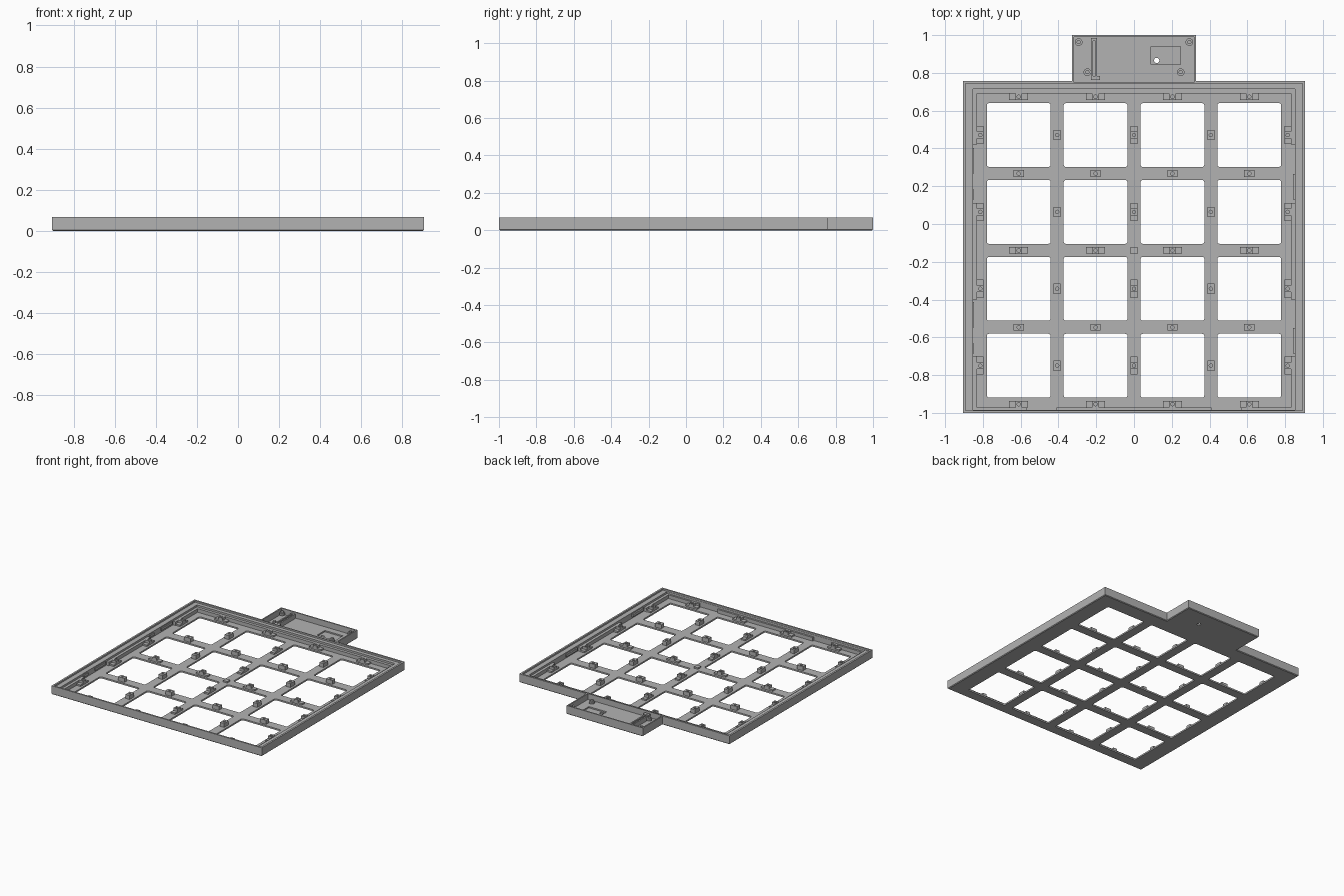
import bpy, bmesh
from mathutils import Matrix, Vector

cube = bpy.data.objects.get("Cube")
if cube:
    bpy.data.objects.remove(cube, do_unlink=True)

grey = bpy.data.materials.new("plain_grey")
grey.use_nodes = True
COLOUR = (0.45, 0.45, 0.45, 1)
grey.diffuse_color = COLOUR
grey.node_tree.nodes["Principled BSDF"].inputs["Base Color"].default_value = COLOUR


def add_box(bm, x0, x1, y0, y1, z0, z1, corner=0):
    size = Matrix.Diagonal((x1 - x0, y1 - y0, z1 - z0, 1))
    mid = Matrix.Translation(((x0 + x1) / 2, (y0 + y1) / 2, (z0 + z1) / 2))
    verts = bmesh.ops.create_cube(bm, size=1, matrix=mid @ size)["verts"]
    if corner:
        edges = {e for v in verts for e in v.link_edges
                 if abs(e.verts[0].co.z - e.verts[1].co.z) > 1e-5}
        bmesh.ops.bevel(bm, geom=list(edges), offset=corner, segments=3,
                        profile=0.5, affect='EDGES')


def add_block(bm, x, y, w, d, z0, z1):
    add_box(bm, x - w / 2, x + w / 2, y - d / 2, y + d / 2, z0, z1)


def add_rod(bm, x, y, r, z0, z1):
    bmesh.ops.create_cone(bm, cap_ends=True, segments=20, radius1=r, radius2=r, depth=z1 - z0,
                          matrix=Matrix.Translation((x, y, (z0 + z1) / 2)))


def make(name, bm):
    mesh = bpy.data.meshes.new(name)
    bmesh.ops.recalc_face_normals(bm, faces=bm.faces)
    bm.to_mesh(mesh)
    bm.free()
    mesh.materials.append(grey)
    obj = bpy.data.objects.new(name, mesh)
    bpy.context.collection.objects.link(obj)
    return obj


def cut(obj, bm):
    tool = make("cutter", bm)
    tool.hide_render = True
    mod = obj.modifiers.new("cut", 'BOOLEAN')
    mod.operation, mod.solver, mod.object = 'DIFFERENCE', 'EXACT', tool
    bpy.context.view_layer.objects.active = obj
    bpy.ops.object.modifier_apply(modifier=mod.name)
    bpy.data.objects.remove(tool, do_unlink=True)


H, FLOOR, W, BACK, BOX = 0.067, 0.012, 0.905, 0.757, 0.328
PITCH = 0.407
cols = [(i - 1.5) * PITCH for i in range(4)]
rows = [0.471 - i * PITCH for i in range(4)]
bars = [0.674 - i * PITCH for i in range(5)]

# Tray body with the rear box, chamfered round the bottom
bm = bmesh.new()
half = [(W, -1), (W, BACK), (BOX, BACK), (BOX, 1)]
outline = half + [(-x, y) for x, y in reversed(half)]
base = bm.faces.new([bm.verts.new((x, y, 0)) for x, y in outline])
top = bmesh.ops.extrude_face_region(bm, geom=[base])["geom"]
bmesh.ops.translate(bm, verts=[g for g in top if isinstance(g, bmesh.types.BMVert)],
                    vec=Vector((0, 0, H)))
low = [e for e in bm.edges if all(v.co.z < 0.001 for v in e.verts)]
bmesh.ops.bevel(bm, geom=low, offset=0.005, segments=1, affect='EDGES')
tray = make("tray_body", bm)

# Stepped tray cavity
bm = bmesh.new()
add_box(bm, -W + 0.014, W - 0.014, -0.988, BACK - 0.014, 0.055, 0.1)
cut(tray, bm)
bm = bmesh.new()
add_box(bm, -0.853, 0.853, -0.986, 0.714, FLOOR, 0.1)
cut(tray, bm)

# Grid openings
bm = bmesh.new()
for x in cols:
    for y in rows:
        add_box(bm, x - 0.169, x + 0.169, y - 0.169, y + 0.169, -0.05, 0.05, 0.012)
cut(tray, bm)

# Rear box cavity, its pocket and the cable hole
bm = bmesh.new()
add_box(bm, -BOX + 0.01, BOX - 0.01, BACK - 0.007, 0.99, 0.022, 0.1)
cut(tray, bm)
bm = bmesh.new()
add_box(bm, 0.09, 0.245, 0.845, 0.94, FLOOR, 0.05)
cut(tray, bm)
bm = bmesh.new()
add_rod(bm, 0.12, 0.866, 0.014, -0.05, 0.05)
cut(tray, bm)

# Rails along the inner walls
bm = bmesh.new()
for side in (-1, 1):
    for y0, y1 in ((0.42, 0.714), (-0.40, 0.11), (-0.986, -0.70)):
        x0, x1 = sorted((side * 0.856, side * 0.832))
        add_box(bm, x0, x1, y0, y1, 0.01, 0.04)
    x0, x1 = sorted((side * 0.57, side * 0.832))
    add_box(bm, x0, x1, -0.988, -0.972, 0.01, 0.04)
add_box(bm, -0.41, 0.41, -0.988, -0.972, 0.01, 0.04)
add_box(bm, -0.832, 0.832, 0.692, 0.716, 0.01, 0.04)
make("wall_rails", bm)

# Snap clips on the side walls
bm = bmesh.new()
for y in (0.335, -0.48):
    add_block(bm, -0.854, y, 0.016, 0.135, 0.025, 0.045)
    add_block(bm, -0.854, y - 0.18, 0.016, 0.053, 0.025, 0.045)
    add_block(bm, 0.85, y - 0.138, 0.016, 0.135, 0.025, 0.045)
make("wall_clips", bm)

# Low pads under some screw bosses
bm = bmesh.new()
for y in rows:
    for x in (-2 * PITCH, 0, 2 * PITCH):
        add_block(bm, x, y, 0.036, 0.096, 0.01, 0.024)
for x in cols:
    for y in (bars[0], bars[2], bars[4]):
        add_block(bm, x, y, 0.1, 0.034, 0.01, 0.024)
add_block(bm, 0, bars[2], 0.036, 0.036, 0.01, 0.024)
make("boss_pads", bm)

# Screw bosses on the grid bars and edges
spots = [(i * PITCH, y, 0.036, 0.054 if i % 2 else 0.036)
         for i in range(-2, 3) for y in rows]
spots += [(x, y, 0.054 if i % 2 else 0.036, 0.036)
          for i, y in enumerate(bars) for x in cols]
bm, holes = bmesh.new(), bmesh.new()
for x, y, w, d in spots:
    add_block(bm, x, y, w, d, 0.01, 0.043)
    add_rod(holes, x, y, 0.009, 0.022, 0.06)
cut(make("screw_bosses", bm), holes)

# Round mounting posts in the rear box
bm, holes = bmesh.new(), bmesh.new()
for x, y in ((-0.293, 0.963), (0.293, 0.963), (-0.247, 0.804), (0.247, 0.804)):
    add_rod(bm, x, y, 0.029, 0.02, 0.036)
    add_rod(bm, x, y, 0.02, 0.034, 0.048)
    add_rod(holes, x, y, 0.011, 0.03, 0.06)
posts = make("mounting_posts", bm)
cut(posts, holes)
posts.select_set(True)
bpy.ops.object.shade_smooth_by_angle()

# Board holder: a narrow slot between two ribs with a foot
bm = bmesh.new()
for x in (-0.222, -0.2):
    add_block(bm, x, 0.875, 0.01, 0.21, 0.02, 0.058)
add_box(bm, -0.227, -0.18, 0.762, 0.784, 0.02, 0.058)
add_box(bm, -0.227, -0.195, 0.97, 0.984, 0.02, 0.058)
make("board_holder", bm)
